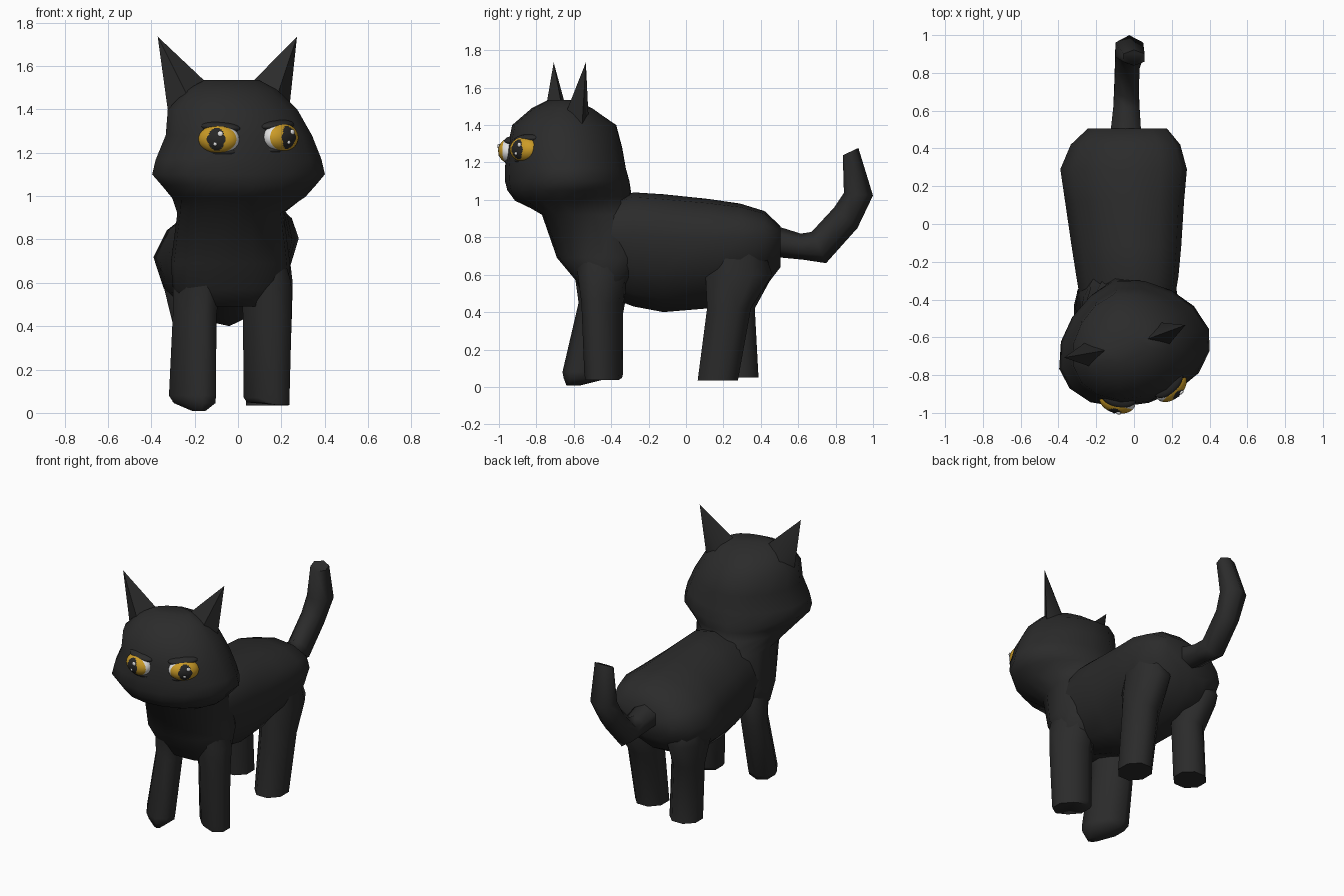
import bpy, bmesh, math
from mathutils import Matrix, Vector

if "Cube" in bpy.data.objects:
    bpy.data.objects.remove(bpy.data.objects["Cube"])


def material(name, rgb):
    m = bpy.data.materials.new(name)
    m.diffuse_color = (*rgb, 1)
    m.use_nodes = True
    m.node_tree.nodes["Principled BSDF"].inputs["Base Color"].default_value = m.diffuse_color
    return m


FUR = material("black fur", (0.024, 0.024, 0.024))
GOLD = material("gold iris", (0.60, 0.33, 0.02))
WHITE = material("eye white", (0.75, 0.75, 0.75))
PUPIL = material("pupil", (0.02, 0.02, 0.02))

YAW = math.radians(15)                      # the head looks a little to its side
HEAD = Matrix.Translation((0, -0.66, 0)) @ Matrix.Rotation(YAW, 4, 'Z')


def finish(name, bm, mats, angle=70):
    bmesh.ops.recalc_face_normals(bm, faces=bm.faces)
    me = bpy.data.meshes.new(name)
    bm.to_mesh(me)
    bm.free()
    for m in mats:
        me.materials.append(m)
    ob = bpy.data.objects.new(name, me)
    bpy.context.collection.objects.link(ob)
    bpy.ops.object.select_all(action='DESELECT')
    ob.select_set(True)
    bpy.context.view_layer.objects.active = ob
    bpy.ops.object.shade_smooth_by_angle(angle=math.radians(angle))
    return ob


def loft(name, rings, angle=70):
    """Skin a list of equal point rings and cap both ends."""
    bm = bmesh.new()
    rows = [[bm.verts.new(p) for p in r] for r in rings]
    n = len(rows[0])
    for a, b in zip(rows, rows[1:]):
        for i in range(n):
            j = (i + 1) % n
            bm.faces.new((a[i], a[j], b[j], b[i]))
    bm.faces.new(rows[0])
    bm.faces.new(rows[-1])
    return finish(name, bm, [FUR], angle)


def oval(n, power=2.2, turn=0.0, back_power=None):
    """Unit rounded-oval outline; the +v half may be more pointed."""
    pts = []
    for i in range(n):
        a = 2 * math.pi * i / n + turn
        c, s = math.cos(a), math.sin(a)
        p = back_power if back_power and s > 0 else power
        k = (abs(c) ** p + abs(s) ** p) ** (-1 / p)
        pts.append((c * k, s * k))
    return pts


def level_ring(cx, z, hw, y0, y1, n, power=2.2, turn=0.0):
    """Horizontal ring spanning y0..y1."""
    cy, hd = (y0 + y1) / 2, (y1 - y0) / 2
    return [Vector((cx + hw * u, cy + hd * v, z)) for u, v in oval(n, power, turn)]


# body: upright rings from chest to rump, rolled and leaning slightly
body = []
for y, cx, hw, zb, zt in [(-0.52, -0.035, 0.23, 0.52, 0.97), (-0.28, -0.035, 0.27, 0.43, 1.04),
                          (-0.12, -0.04, 0.29, 0.40, 1.03), (0.12, -0.05, 0.315, 0.42, 1.005),
                          (0.29, -0.055, 0.335, 0.46, 0.98), (0.42, -0.045, 0.29, 0.53, 0.94),
                          (0.505, -0.035, 0.21, 0.64, 0.86)]:
    zc = zb + 0.58 * (zt - zb)
    body.append([(cx + hw * u + 0.03 * max(v, 0), y,
                  zc + (zt - zc if v > 0 else zc - zb) * v + 0.13 * hw * u * (1 - 0.5 * max(v, 0)))
                 for u, v in oval(12, 1.95)])
loft("body", body)

# chest, neck and head: one stack of level rings, turning at the neck
stack = [level_ring(-0.035, z, hw, y0, y1, 16, 2.3) for z, hw, y0, y1 in
         [(0.49, 0.20, -0.55, -0.34), (0.57, 0.265, -0.59, -0.28),
          (0.69, 0.275, -0.69, -0.20), (0.92, 0.245, -0.77, -0.22)]]
for z, hw, front, back in [(0.995, 0.315, 0.245, 0.385), (1.05, 0.365, 0.285, 0.378),
                           (1.10, 0.41, 0.295, 0.37), (1.17, 0.392, 0.297, 0.35),
                           (1.28, 0.345, 0.288, 0.33), (1.40, 0.305, 0.255, 0.305),
                           (1.49, 0.215, 0.15, 0.17), (1.535, 0.13, 0.06, 0.07)]:
    off = -0.03 if z > 1.35 else 0
    stack.append([HEAD @ Vector((off + hw * u, v * (back if v > 0 else front), z))
                  for u, v in oval(16, 2.15, 0, 1.7)])
loft("head_and_neck", stack)

# ears: thin four-sided spikes
for side, label in ((-1, "left"), (1, "right")):
    bm = bmesh.new()
    tip_x = -0.37 if side < 0 else 0.295
    tip = bm.verts.new(HEAD @ Vector((tip_x, 0.05, 1.735)))
    base = [bm.verts.new(HEAD @ Vector((side * x - 0.035, y, z))) for x, y, z in
            [(0.29, 0.04, 1.40), (0.20, -0.04, 1.43), (0.11, 0.03, 1.525), (0.20, 0.10, 1.43)]]
    for i in range(4):
        bm.faces.new((base[i], base[(i + 1) % 4], tip))
    bm.faces.new(base)
    finish(label + "_ear", bm, [FUR], 60)


# legs: eight-sided columns, each in its own stride position
def leg(name, rows, power=3.0, toe=0.0, skew=0.0):
    rings = [level_ring(cx, z, hw, y0, y1, 8, power, math.pi / 8) for z, cx, hw, y0, y1 in rows]
    for p in rings[-1]:                     # tilt of the sole
        p.z += toe * (1 if p.x < rows[-1][1] else -1)
    for ring, row in zip(rings, rows):      # outward turn of the leg
        for p in ring:
            p.y -= skew * (p.x - row[1])
    loft(name, rings)


leg("front_left_leg", [(0.78, -0.17, 0.08, -0.60, -0.36), (0.60, -0.19, 0.115, -0.58, -0.32),
                       (0.45, -0.20, 0.105, -0.56, -0.34), (0.08, -0.21, 0.113, -0.645, -0.41),
                       (0.045, -0.20, 0.10, -0.64, -0.43), (0.008, -0.18, 0.03, -0.635, -0.57)],
    2.5, 0, 0.45)
leg("front_right_leg", [(0.78, 0.115, 0.08, -0.58, -0.35), (0.60, 0.13, 0.118, -0.57, -0.31),
                        (0.45, 0.135, 0.115, -0.55, -0.345), (0.07, 0.132, 0.108, -0.535, -0.345),
                        (0.042, 0.14, 0.10, -0.53, -0.35)], 3.0, 0.006, 0.25)
leg("back_left_leg", [(0.78, -0.23, 0.10, 0.14, 0.40), (0.60, -0.235, 0.115, 0.13, 0.47),
                      (0.42, -0.205, 0.10, 0.17, 0.37), (0.05, -0.205, 0.10, 0.19, 0.39)])
leg("back_right_leg", [(0.80, 0.13, 0.10, 0.13, 0.40), (0.60, 0.14, 0.115, 0.10, 0.465),
                       (0.42, 0.14, 0.11, 0.11, 0.35), (0.035, 0.135, 0.10, 0.06, 0.28)])

# tail: six-sided sweep through (x, y, z, tilt, half thickness, half width)
tail = []
for x, y, z, tilt, r, w in [(-0.045, 0.42, 0.79, 0, 0.09, 0.10), (-0.04, 0.62, 0.75, 5, 0.07, 0.08),
                            (-0.04, 0.71, 0.745, 25, 0.092, 0.075), (-0.035, 0.855, 0.905, 48, 0.083, 0.075),
                            (-0.025, 0.922, 1.03, 85, 0.078, 0.085), (0.0, 0.88, 1.258, 115, 0.046, 0.065)]:
    t = math.radians(tilt)
    tail.append([(x + w * u, y - r * v * math.sin(t), z + r * v * math.cos(t))
                 for u, v in oval(6, 2.0, math.pi / 6)])
loft("tail", tail)


def ball(name, mats, matrix, size, rule=None):
    """Ellipsoid with its pole facing forward; rule picks a material index."""
    bm = bmesh.new()
    bmesh.ops.create_uvsphere(bm, u_segments=32, v_segments=32, radius=1)
    bmesh.ops.rotate(bm, verts=bm.verts, matrix=Matrix.Rotation(math.pi / 2, 3, 'X'))
    if rule:
        for f in bm.faces:
            f.material_index = rule(f.calc_center_median())
    bmesh.ops.transform(bm, verts=bm.verts, matrix=matrix @ Matrix.Diagonal((*size, 1)))
    return finish(name, bm, mats, 80)


# eyes: gold in front, a white sliver at the inner edge, dark lids and two glints each
for side, label in ((-1, "left"), (1, "right")):
    def eye_colour(c):
        if c.y < 0 and (c.x / 0.43) ** 2 + (c.z / 0.76) ** 2 < 1:
            return 2
        return 1 if c.x * side < -0.4 and c.y > -0.42 else 0

    place = (HEAD @ Matrix.Translation((side * 0.147 - 0.01, -0.246, 1.266 + 0.004 * side))
             @ Matrix.Rotation(math.radians(28 * side), 4, 'Z'))
    ball(label + "_eye", [GOLD, WHITE, PUPIL], place, (0.096, 0.064, 0.068), eye_colour)
    ball(label + "_upper_lid", [FUR], place @ Matrix.Translation((0, 0.025, 0.055))
         @ Matrix.Rotation(math.radians(-4 * side), 4, 'Y'), (0.096, 0.056, 0.026))
    ball(label + "_lower_lid", [FUR], place @ Matrix.Translation((0, 0.026, -0.058)), (0.09, 0.054, 0.026))
    for i, (x, z, r) in enumerate([(0.02, 0.025, 0.013), (-0.004, -0.022, 0.009)]):
        ball(f"{label}_glint_{i}", [WHITE], place @ Matrix.Translation((x, -0.059, z)), (r, 0.008, r))
